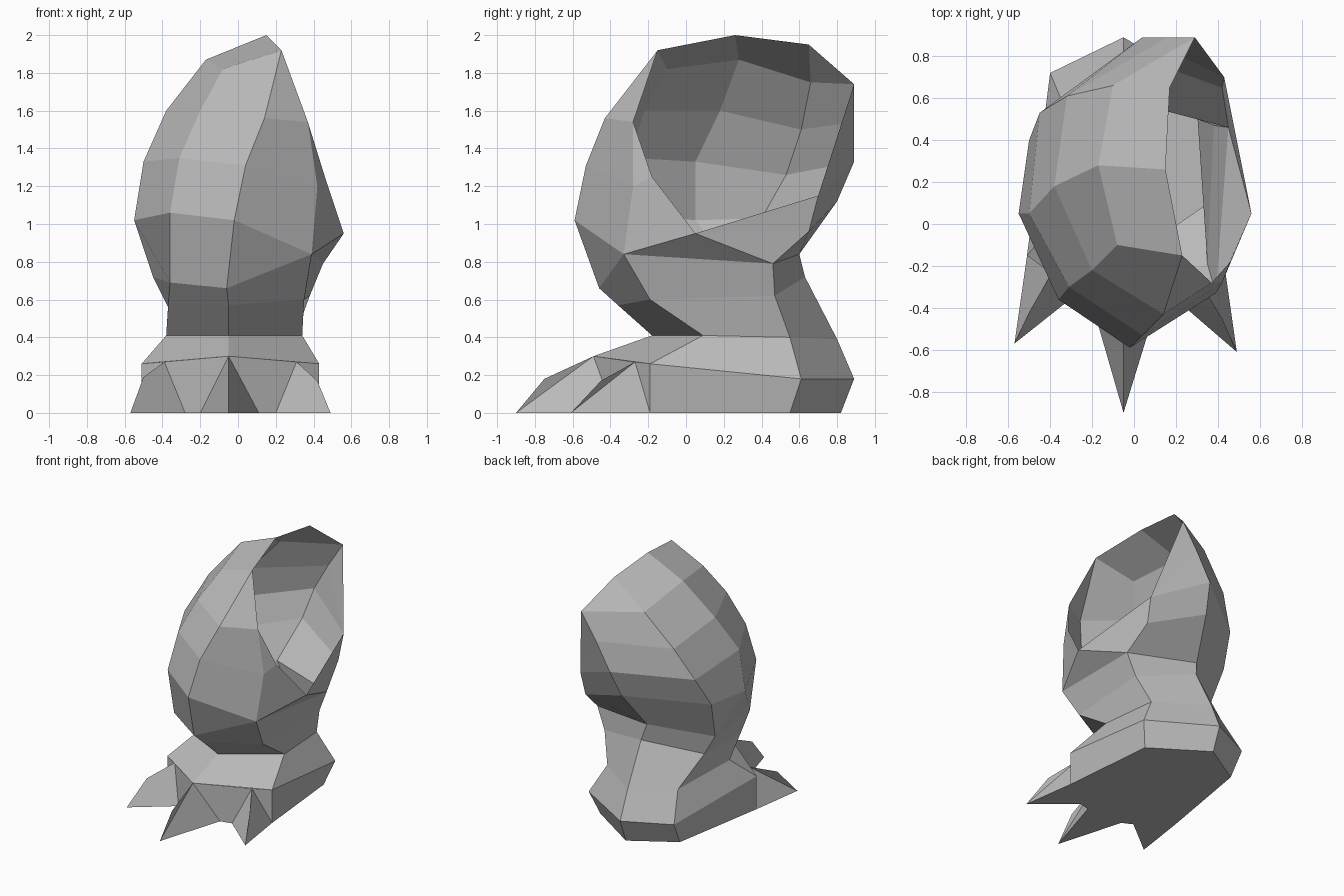
import bpy
import bmesh
from mathutils import Vector

cube = bpy.data.objects.get("Cube")
if cube:
    bpy.data.objects.remove(cube, do_unlink=True)

grey = bpy.data.materials.new("plain grey")
grey.use_nodes = True
grey.diffuse_color = (0.5, 0.5, 0.5, 1)
grey.node_tree.nodes["Principled BSDF"].inputs["Base Color"].default_value = (0.5, 0.5, 0.5, 1)


def build(name, faces):
    """Make one flat shaded open shell from polygons given by their corners."""
    bm = bmesh.new()
    for corners in faces:
        bm.faces.new([bm.verts.new(c) for c in corners])
    bmesh.ops.remove_doubles(bm, verts=bm.verts, dist=0.001)
    bmesh.ops.recalc_face_normals(bm, faces=bm.faces)
    middle = sum((v.co for v in bm.verts), Vector()) / len(bm.verts)
    outward = sum((f.calc_center_median() - middle).dot(f.normal) * f.calc_area() for f in bm.faces)
    if outward < 0:
        bmesh.ops.reverse_faces(bm, faces=bm.faces)
    mesh = bpy.data.meshes.new(name)
    bm.to_mesh(mesh)
    bm.free()
    mesh.materials.append(grey)
    obj = bpy.data.objects.new(name, mesh)
    bpy.context.collection.objects.link(obj)
    return obj


def strip(first, second):
    """Quads between two rows of points."""
    return [(first[i], first[i + 1], second[i + 1], second[i]) for i in range(len(first) - 1)]


def loft(rows, closed=False):
    faces = []
    for first, second in zip(rows, rows[1:]):
        if closed:
            first, second = first + first[:1], second + second[:1]
        faces += strip(first, second)
    return faces


# Thigh ridges, each running from the top down
front = [(.23, -.15, 1.92), (.14, -.43, 1.56), (.04, -.53, 1.31), (-.02, -.59, 1.02)]
front_side = [(-.08, -.1, 1.82), (-.2, -.22, 1.6), (-.31, -.3, 1.35), (-.36, -.36, 1.06)]
side = [(-.17, .28, 1.87), (-.38, .18, 1.6), (-.5, .05, 1.33), (-.55, .05, 1.02)]
back_side = [(-.1, .66, 1.75), (-.32, .61, 1.5), (-.45, .53, 1.26), (-.5, .4, 1.03)]
back = [(.29, .89, 1.74), (.16, .89, 1.54), (.04, .89, 1.33), (0, .8, 1.12)]

# Rim of the opening
crest, crest_back = (.15, .26, 2), (.17, .65, 1.95)
rim_front, rim_mid, rim_low = (.37, -.28, 1.54), (.46, -.18, 1.25), (.56, .05, .95)
rim_back, back_low, cheek = (.43, .7, 1.15), (.42, .65, .96), (.42, -.28, 1.2)

# Leg rings, each going round from the front by the open side to the back
knee = [(-.06, -.46, .66), (.39, -.33, .84), (.45, .46, .79),
        (-.08, .6, .84), (-.45, .28, .72), (-.36, -.28, .69)]
shin = [(-.05, -.36, .57), (.35, -.19, .6), (.38, .47, .62),
        (-.05, .63, .72), (-.37, .3, .57), (-.37, -.15, .56)]
ankle = [(-.05, -.18, .41), (.34, .09, .41), (.3, .55, .4),
         (-.05, .8, .39), (-.35, .6, .4), (-.38, 0, .41)]
instep = [(-.05, -.49, .3), (.43, -.19, .26), (.42, .61, .18),
          (-.05, .89, .18), (-.4, .72, .18), (-.51, -.15, .26)]
sole = [(.43, -.19, 0), (.36, .55, 0), (-.05, .82, 0), (-.38, .62, 0), (-.51, -.15, 0)]

# Thigh shell
thigh = loft([front, front_side, side, back_side, back])
thigh += strip([front[0], crest, crest_back], [front_side[0], side[0], back_side[0]])
thigh += [
    (crest_back, back[0], back_side[0]),
    (front[0], rim_front, front[1]),
    (front[1], rim_front, cheek, front[2]),
    (front[2], cheek, knee[1], front[3]),
    (rim_front, rim_mid, cheek),
    (cheek, rim_mid, rim_low, knee[1]),
    (rim_low, rim_back, back_low),
    (rim_low, back_low, knee[2]),
    (rim_low, knee[2], knee[1]),
    (back[0], back[1], rim_back),
    (back[1], back[2], rim_back),
    (back[2], back[3], back_low, rim_back),
    (back_low, back[3], knee[3], knee[2]),
    (back[3], back_side[3], knee[4], knee[3]),
    (back_side[3], side[3], knee[4]),
    (side[3], front_side[3], knee[5], knee[4]),
    (front_side[3], front[3], knee[0], knee[5]),
    (front[3], knee[1], knee[0]),
]
build("thigh", thigh)

# Lower leg
build("lower_leg", loft([knee, shin, ankle], closed=True))

# Toes: root, knuckle, tip and two base corners
toes = {
    "middle_toe": [instep[0], (-.05, -.75, .18), (-.05, -.9, 0), (-.2, -.38, 0), (.11, -.38, 0)],
    "left_toe": [(.31, -.27, .27), (.42, -.45, .17), (.49, -.61, 0), (.2, -.36, 0), sole[0]],
    "right_toe": [(-.39, -.23, .27), (-.5, -.42, .19), (-.57, -.57, 0), (-.28, -.34, 0), sole[4]],
}
for name, (root, knuckle, tip, inner, outer) in toes.items():
    build(name, [(root, knuckle, tip, inner), (root, knuckle, tip, outer), (inner, tip, outer)])

# Foot: sloping top, side walls, walls between the toes, and the sole
middle, left, right = toes.values()
foot = loft([ankle, instep], closed=True) + strip(instep[1:], sole)
foot += [
    (middle[0], middle[4], left[3], left[0]),
    (middle[0], right[0], right[3], middle[3]),
    (left[0], sole[0], instep[1]),
    (right[0], instep[5], sole[4]),
    sole + [right[3], middle[3], middle[4], left[3]],
]
build("foot", foot)
